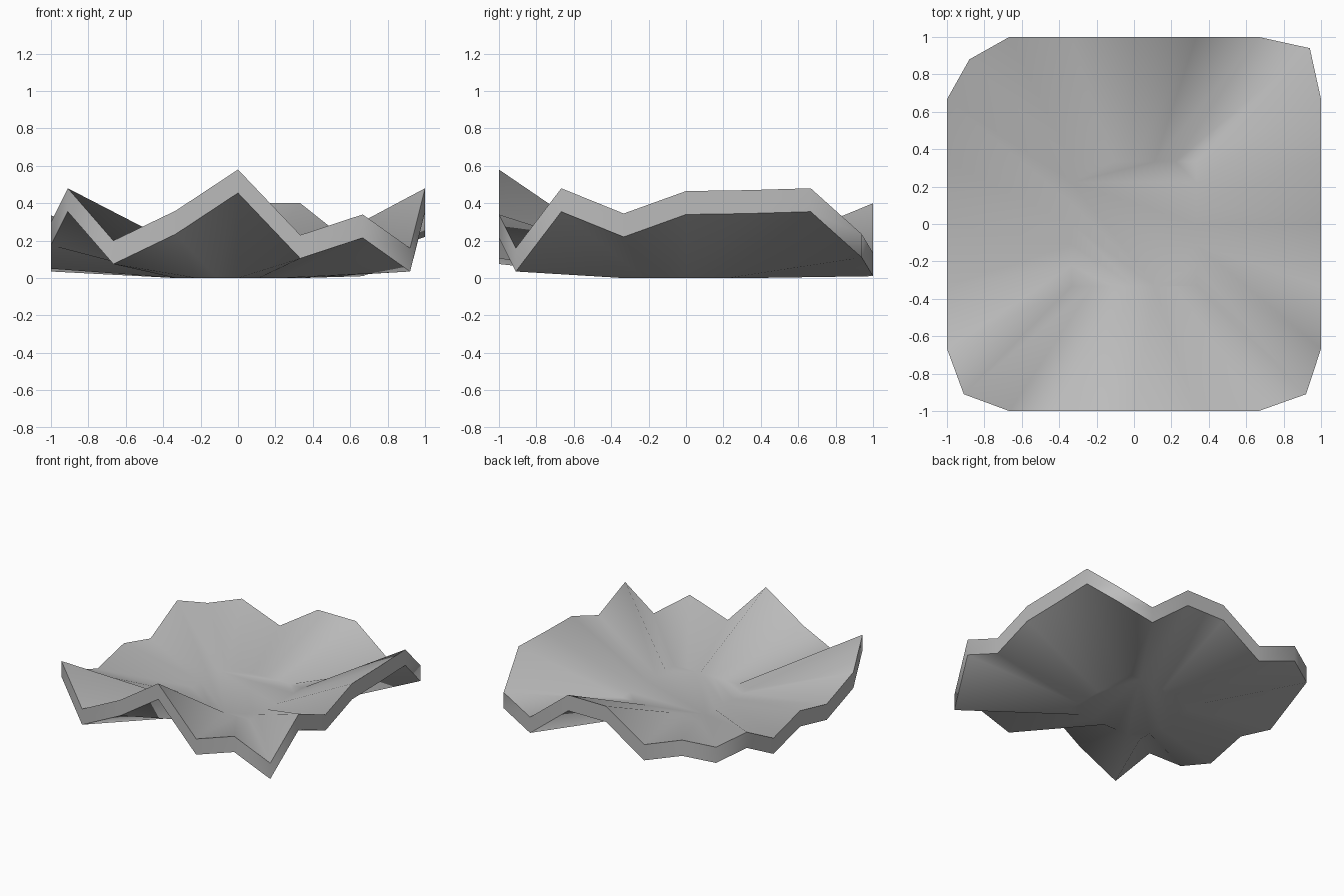
import bpy
import bmesh

old = bpy.data.objects.get("Cube")
if old:
    bpy.data.objects.remove(old, do_unlink=True)

THICK = 0.125
STEPS = (-2 / 3, -1 / 3, 0, 1 / 3, 2 / 3)

# Rim heights, anticlockwise: one corner then five points per side
FRONT = (0.48, 0.20, 0.36, 0.58, 0.23, 0.34)
LEFT = (0.16, 0.48, 0.345, 0.465, 0.47, 0.48)
BACK = (0.235, 0.135, 0.40, 0.40, 0.185, 0.31)
RIGHT = (0.265, 0.335, 0.16, 0.25, 0.175, 0.30)
CORNERS = ((-0.91, -0.91), (0.92, -0.91), (0.94, 0.94), (-0.88, 0.88))
SIDES = (
    lambda t: (t, -1),
    lambda t: (1, t),
    lambda t: (-t, 1),
    lambda t: (-1, -t),
)

# Rim outline with rounded-off corners
rim = []
for corner, side, heights in zip(CORNERS, SIDES, (FRONT, LEFT, BACK, RIGHT)):
    outline = [corner] + [side(t) for t in STEPS]
    rim += [(x, y, z) for (x, y), z in zip(outline, heights)]

# Flat square floor outline inside the rim
floor = []
for x, y, z in rim:
    reach = 3 * max(abs(x), abs(y))
    floor.append((x / reach, y / reach, THICK))

bm = bmesh.new()


def ring(points, drop=0):
    return [bm.verts.new((x, y, z - drop)) for x, y, z in points]


def bridge(a, b):
    n = len(a)
    for i in range(n):
        j = (i + 1) % n
        bm.faces.new((a[i], a[j], b[j], b[i]))


# Upper skin, outer wall and lower skin
rim_top, floor_top = ring(rim), ring(floor)
rim_low, floor_low = ring(rim, THICK), ring(floor, THICK)
bridge(rim_top, floor_top)
bridge(rim_low, rim_top)
bridge(floor_low, rim_low)
bm.faces.new(floor_top)
bm.faces.new(floor_low[::-1])
bmesh.ops.recalc_face_normals(bm, faces=bm.faces[:])

# Smooth folds, crisp rim edges
for face in bm.faces:
    face.smooth = True
for loop in (rim_top, rim_low):
    for i, vert in enumerate(loop):
        bm.edges.get((vert, loop[i - 1])).smooth = False

mesh = bpy.data.meshes.new("wavy_dish")
bm.to_mesh(mesh)
bm.free()
dish = bpy.data.objects.new("wavy_dish", mesh)
bpy.context.collection.objects.link(dish)

grey = bpy.data.materials.new("light_grey")
grey.use_nodes = True
colour = (0.5, 0.5, 0.5, 1)
grey.diffuse_color = colour
grey.node_tree.nodes["Principled BSDF"].inputs["Base Color"].default_value = colour
mesh.materials.append(grey)
